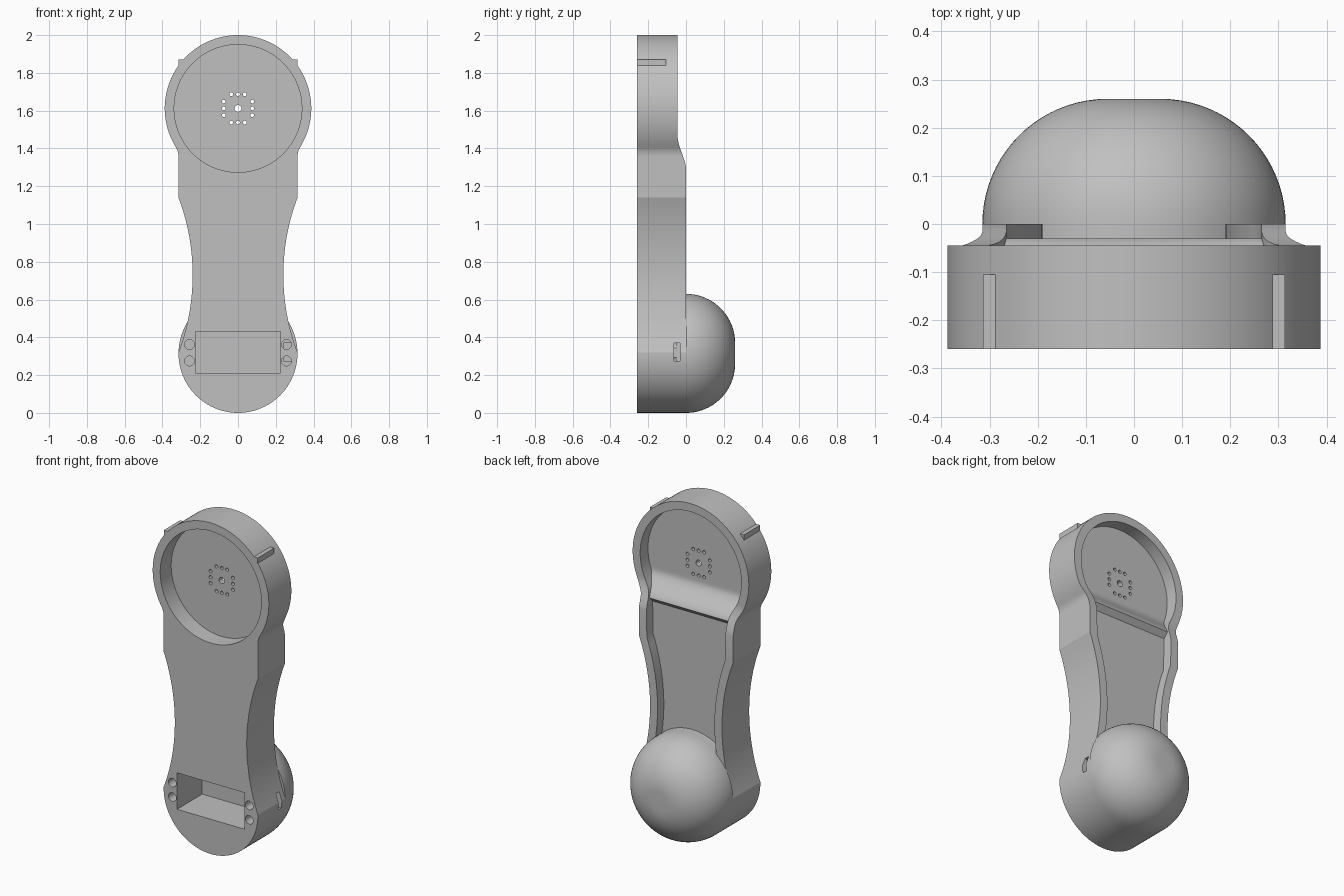
import bpy, bmesh
from math import sin, cos, pi, radians, sqrt, atan2, asin

cube = bpy.data.objects.get("Cube")
if cube:
    bpy.data.objects.remove(cube)

HEAD_Z, HEAD_R = 1.612, 0.388
FOOT_Z = FOOT_R = 0.315
FRONT = -0.26

grey = bpy.data.materials.new("plain grey")
grey.use_nodes = True
grey.diffuse_color = (0.53, 0.53, 0.53, 1)
grey.node_tree.nodes["Principled BSDF"].inputs["Base Color"].default_value = grey.diffuse_color


def finish(bm, name):
    bmesh.ops.recalc_face_normals(bm, faces=bm.faces)
    mesh = bpy.data.meshes.new(name)
    bm.to_mesh(mesh)
    bm.free()
    ob = bpy.data.objects.new(name, mesh)
    bpy.context.collection.objects.link(ob)
    mesh.materials.append(grey)
    return ob


def prism(name, pts, lo, hi, axis="y"):
    """Extrude a closed 2D profile: (x, z) along y, or (y, z) along x."""
    bm = bmesh.new()
    place = (lambda a, b, d: (a, d, b)) if axis == "y" else (lambda a, b, d: (d, a, b))
    rings = [[bm.verts.new(place(a, b, d)) for a, b in pts] for d in (lo, hi)]
    for ring in rings:
        bm.faces.new(ring)
    n = len(pts)
    for i in range(n):
        j = (i + 1) % n
        bm.faces.new((rings[0][i], rings[0][j], rings[1][j], rings[1][i]))
    return finish(bm, name)


def arc(cx, cz, r, a0, a1, n):
    return [(cx + r * cos(a0 + (a1 - a0) * i / n), cz + r * sin(a0 + (a1 - a0) * i / n))
            for i in range(n + 1)]


def disc(x, z, r, n):
    return arc(x, z, r, 0, 2 * pi, n)[:-1]


def rect(x0, x1, z0, z1):
    return [(x0, z0), (x1, z0), (x1, z1), (x0, z1)]


def right_side(inset=0.0):
    """Right edge above the foot: concave waist, shoulder fillet, round head."""
    side_x, fillet, fillet_z = FOOT_R, 0.10, 1.355
    waist_r, waist_z, half = 1.16, 0.73, 0.41
    waist_x = side_x + sqrt(waist_r ** 2 - half ** 2)
    touch = atan2(fillet_z - HEAD_Z, side_x + fillet)
    sweep = asin(half / (waist_r + inset))
    right = arc(waist_x, waist_z, waist_r + inset, pi + sweep, pi - sweep, 20)
    right += arc(side_x + fillet, fillet_z, fillet + inset, pi, pi + touch, 8)
    return right + arc(0, HEAD_Z, HEAD_R - inset, touch, pi / 2, 40)[1:]


def mirrored(right):
    """Close a right-hand edge with its mirror image, sharing points on the axis."""
    return right + [(-x, z) for x, z in reversed(right) if x > 0.0001]


def ease(z0, y0, z1, y1, n=10):
    """Smooth run between two depths, ending on a slight slope."""
    out = []
    for i in range(n + 1):
        t = i / n
        s = 0.75 * t * t * (3 - 2 * t) + 0.25 * t * t
        out.append((y0 + (y1 - y0) * s, z0 + (z1 - z0) * t))
    return out


def combine(target, tool, operation="DIFFERENCE"):
    mod = target.modifiers.new("cut", "BOOLEAN")
    mod.operation, mod.object, mod.solver = operation, tool, "EXACT"
    bpy.context.view_layer.objects.active = target
    bpy.ops.object.modifier_apply(modifier=mod.name)
    bpy.data.objects.remove(tool)


# Main body, stepped thinner behind the head
foot = arc(0, FOOT_Z, FOOT_R, -pi / 2, 0, 24)
body = prism("handset_body", mirrored(foot + right_side()), FRONT, 0)
back_step = [(0.2, 2.2), (-0.045, 2.2)] + ease(1.47, -0.045, 1.30, 0) + [(0.2, 1.30)]
combine(body, prism("back_step", back_step, -1, 1, "x"))

# Back tray, following the outline, with a raised crest below the head
tray = prism("tray", mirrored(right_side(0.05)), -0.2, 0.1)
floor = [(0.2, 2.2), (-0.12, 2.2)] + ease(1.50, -0.12, 1.365, -0.03)
floor += [(-0.06, 1.335), (-0.06, 0.1), (0.2, 0.1)]
combine(tray, prism("floor", floor, -1, 1, "x"), "INTERSECT")
combine(tray, prism("foot_plug", disc(0, FOOT_Z, FOOT_R, 96), -0.5, 0.5))
combine(body, tray)

# Round front recess and rectangular pocket
combine(body, prism("front_recess", disc(0, HEAD_Z, 0.338, 96), -0.4, -0.155))
combine(body, prism("pocket", rect(-0.225, 0.225, 0.21, 0.43), -0.4, -0.02))

# Ring of sound holes around a larger centre hole
holes = [(0, 0, 0.018)]
for side in (-0.075, 0.075):
    for step in (-0.036, 0, 0.036):
        holes += [(side, step, 0.01), (step, side, 0.01)]
for x, z, r in holes:
    combine(body, prism("sound_hole", disc(x, HEAD_Z + z, r, 24), -0.2, -0.05))

# Screw holes beside the pocket, and the slot in the left side
for x in (-0.257, 0.257):
    for z in (0.275, 0.362):
        combine(body, prism("screw_hole", disc(x, z, 0.026, 24), -0.4, -0.05))
combine(body, prism("side_slot", rect(-0.063, -0.032, 0.275, 0.37), 0.24, 0.5, "x"))

# Small tabs on the head
for s in (-1, 1):
    tab = prism("head_tab", rect(*sorted((s * 0.265, s * 0.314)), 1.836, 1.872), FRONT, -0.105)
    combine(body, tab, "UNION")

# Rounded dome behind the foot, lathed around the y axis
bm = bmesh.new()
bulge = 0.26
profile = [(0, 0)] + arc(FOOT_R - bulge, 0, bulge, 0, pi / 2, 20) + [(0, bulge)]
verts = [bm.verts.new((r, y, FOOT_Z)) for r, y in profile]
edges = [bm.edges.new(pair) for pair in zip(verts, verts[1:])]
bmesh.ops.spin(bm, geom=verts + edges, cent=(0, 0, FOOT_Z), axis=(0, 1, 0),
               angle=2 * pi, steps=96, use_duplicate=False)
bmesh.ops.remove_doubles(bm, verts=bm.verts, dist=0.0001)
dome = finish(bm, "back_dome")

# Smooth curved walls, keep hard edges
for ob in (body, dome):
    bpy.ops.object.select_all(action="DESELECT")
    ob.select_set(True)
    bpy.context.view_layer.objects.active = ob
    bpy.ops.object.shade_smooth_by_angle(angle=radians(18))
